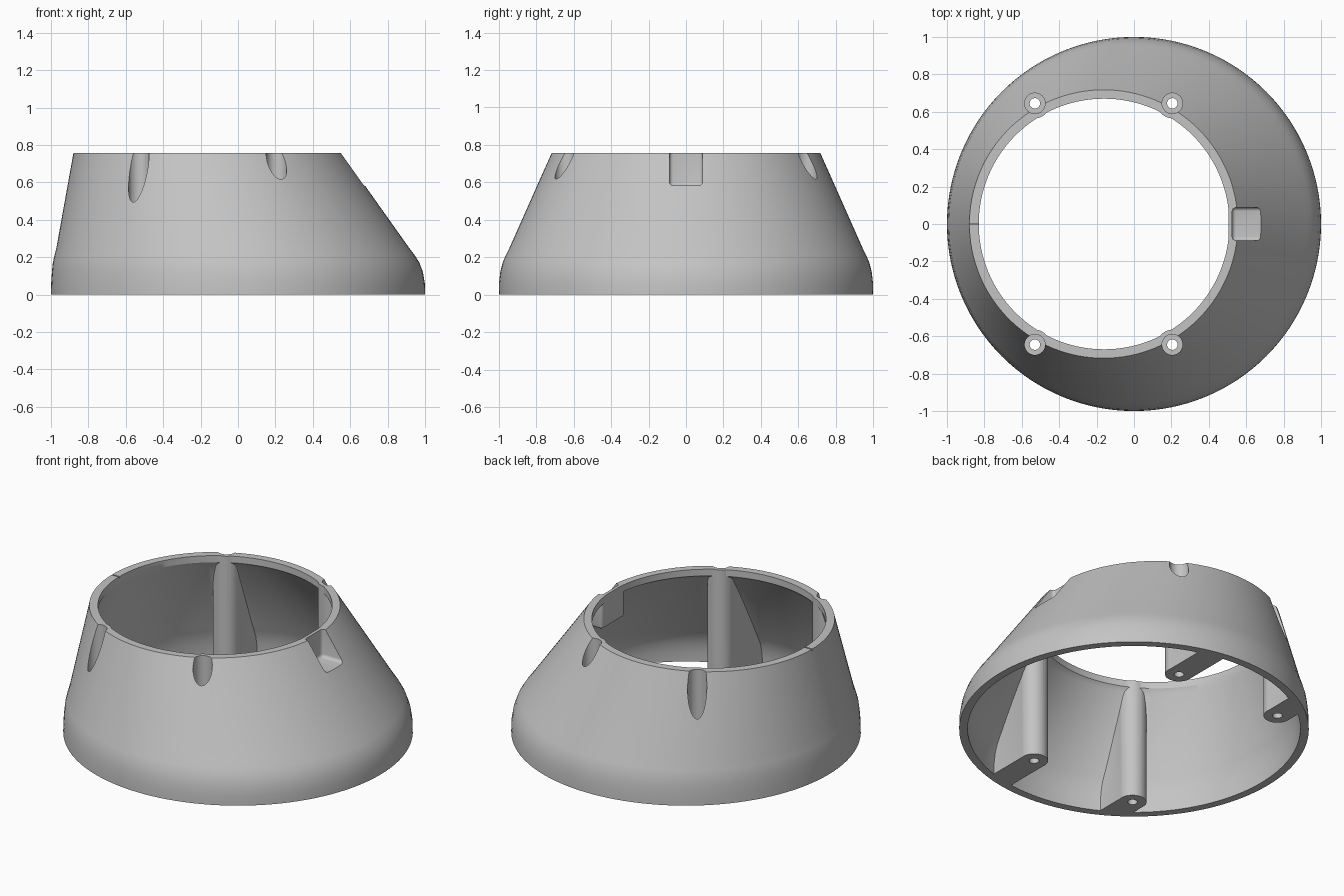
import bpy
import bmesh
from mathutils import Matrix, Vector

old = bpy.data.objects.get("Cube")
if old:
    bpy.data.objects.remove(old, do_unlink=True)

HEIGHT = 0.757
SEGMENTS = 128

grey = bpy.data.materials.new("plain_grey")
grey.use_nodes = True
grey.diffuse_color = (0.55, 0.55, 0.55, 1)
grey.node_tree.nodes["Principled BSDF"].inputs["Base Color"].default_value = grey.diffuse_color


def finish(name, bm):
    bmesh.ops.recalc_face_normals(bm, faces=bm.faces)
    mesh = bpy.data.meshes.new(name)
    bm.to_mesh(mesh)
    bm.free()
    mesh.materials.append(grey)
    obj = bpy.data.objects.new(name, mesh)
    bpy.context.collection.objects.link(obj)
    return obj


def loft(name, rows):
    """Solid through stacked circles given as (height, centre x, radius)."""
    bm = bmesh.new()
    rings = []
    for z, cx, r in rows:
        place = Matrix.Translation((cx, 0, z))
        rings.append(bmesh.ops.create_circle(bm, segments=SEGMENTS, radius=r, matrix=place)["verts"])
    for low, high in zip(rings, rings[1:]):
        for i in range(SEGMENTS):
            j = (i + 1) % SEGMENTS
            bm.faces.new((low[i], low[j], high[j], high[i]))
    bm.faces.new(rings[0])
    bm.faces.new(rings[-1])
    return finish(name, bm)


def box(name, low, high, bevel=0):
    low, high = Vector(low), Vector(high)
    bm = bmesh.new()
    place = Matrix.Translation((low + high) / 2) @ Matrix.Diagonal((*(high - low), 1))
    bmesh.ops.create_cube(bm, size=1, matrix=place)
    if bevel:
        bmesh.ops.bevel(bm, geom=bm.edges[:], offset=bevel, segments=4, profile=0.5, affect="EDGES")
    return finish(name, bm)


def cylinder(name, x, y, low, high, radius):
    bm = bmesh.new()
    bmesh.ops.create_cone(bm, cap_ends=True, segments=40, radius1=radius, radius2=radius,
                          depth=high - low, matrix=Matrix.Translation((x, y, (low + high) / 2)))
    return finish(name, bm)


def subtract(target, cutter):
    cutter.hide_render = True
    mod = target.modifiers.new("cut", "BOOLEAN")
    mod.operation = "DIFFERENCE"
    mod.solver = "EXACT"
    mod.object = cutter
    bpy.context.view_layer.objects.active = target
    bpy.ops.object.modifier_apply(modifier=mod.name)
    bpy.data.objects.remove(cutter, do_unlink=True)


# Outer body: round base leaning to an offset, smaller round top
skirt = [(0, 0, 1), (0.06, 0, 0.999), (0.12, -0.003, 0.992), (0.17, -0.01, 0.98),
         (0.21, -0.018, 0.963), (0.25, -0.028, 0.943)]
housing = loft("housing_shell", skirt + [(HEIGHT, -0.1625, 0.7175)])

# Hollow inside, narrowing to a lip at the top opening
inside = [(z, cx, r - 0.048) for z, cx, r in skirt[1:]]
cavity = loft("cavity", [(-0.05, 0, 0.952)] + inside +
              [(0.69, -0.145, 0.697), (0.715, -0.16, 0.67), (0.85, -0.16, 0.67)])

# Screw posts with straight webs to the wall
posts = [(x, side * 0.645, side) for x in (-0.53, 0.205) for side in (-1, 1)]
for x, y, side in posts:
    near, far = sorted((y, side * 1.15))
    subtract(cavity, box("post_web", (x - 0.079, near, -0.2), (x + 0.079, far, 1)))
    subtract(cavity, cylinder("post", x, y, -0.2, 1, 0.08))

# Inner housing of the side pocket
subtract(cavity, box("pocket_wall", (0.506, -0.115, 0.55), (0.9, 0.115, 1), 0.02))
subtract(housing, cavity)

# Screw holes and wide head bores
for x, y, side in posts:
    subtract(housing, cylinder("screw_hole", x, y, -0.2, 1, 0.028))
    subtract(housing, cylinder("head_bore", x, y, 0.15, 1, 0.055))

# Side pocket and small alignment groove in the rim
subtract(housing, box("pocket", (0.525, -0.088, 0.582), (0.95, 0.088, 1), 0.02))
subtract(housing, box("rim_groove", (-0.95, -0.004, HEIGHT - 0.01), (-0.75, 0.004, 0.9)))

bpy.ops.object.select_all(action="DESELECT")
housing.select_set(True)
bpy.context.view_layer.objects.active = housing
bpy.ops.object.shade_smooth_by_angle(angle=0.5)
